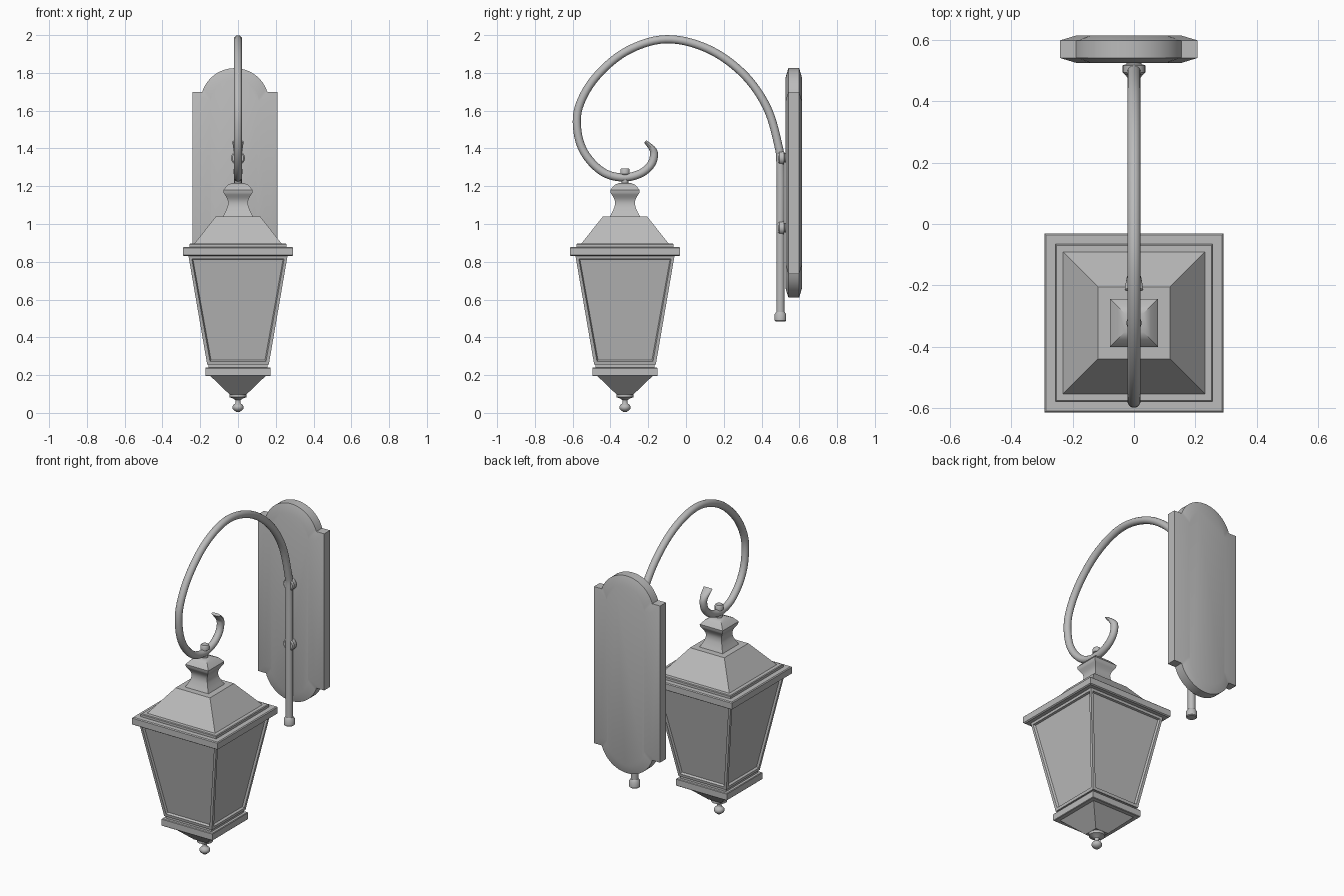
import bpy, bmesh, math
from mathutils import Vector

cube = bpy.data.objects.get("Cube")
if cube:
    bpy.data.objects.remove(cube)

grey = bpy.data.materials.new("plain grey")
grey.use_nodes = True
colour = (0.5, 0.5, 0.5, 1)
grey.diffuse_color = colour
grey.node_tree.nodes["Principled BSDF"].inputs["Base Color"].default_value = colour

LAMP_Y, POLE_Y, PLATE_X = -0.323, 0.5, -0.017


def finish(name, bm, angle=35):
    bmesh.ops.recalc_face_normals(bm, faces=bm.faces)
    mesh = bpy.data.meshes.new(name)
    bm.to_mesh(mesh)
    bm.free()
    mesh.materials.append(grey)
    ob = bpy.data.objects.new(name, mesh)
    bpy.context.collection.objects.link(ob)
    bpy.ops.object.select_all(action="DESELECT")
    ob.select_set(True)
    bpy.context.view_layer.objects.active = ob
    bpy.ops.object.shade_smooth_by_angle(angle=math.radians(angle))
    return ob


def bridge(rings):
    """Skin a list of closed point rings and cap both ends."""
    bm = bmesh.new()
    loops = [[bm.verts.new(p) for p in ring] for ring in rings]
    n = len(loops[0])
    for a, b in zip(loops, loops[1:]):
        for i in range(n):
            j = (i + 1) % n
            bm.faces.new((a[i], a[j], b[j], b[i]))
    bm.faces.new(loops[0])
    bm.faces.new(loops[-1])
    return bm


def tower(profile, sides, y):
    """Stack rings of (half width, z): square for four sides, else round."""
    grow = math.sqrt(2) if sides == 4 else 1
    turns = [math.tau * (i + 0.5) / sides for i in range(sides)]
    return bridge([[(r * grow * math.cos(t), y + r * grow * math.sin(t), z) for t in turns]
                   for r, z in profile])


def smooth_path(points, steps):
    """Catmull-Rom curve through the points."""
    pts = [Vector(p) for p in points]
    pts = [2 * pts[0] - pts[1]] + pts + [2 * pts[-1] - pts[-2]]
    out = []
    for a, b, c, d in zip(pts, pts[1:], pts[2:], pts[3:]):
        for s in range(steps):
            t = s / steps
            out.append(0.5 * (2 * b + (c - a) * t + (2 * a - 5 * b + 4 * c - d) * t ** 2
                              + (3 * b - a - 3 * c + d) * t ** 3))
    return out + [pts[-2]]


# Lantern body with four recessed glass panels
body = tower([(0.163, 0.255), (0.262, 0.83)], 4, LAMP_Y)
body.normal_update()
bmesh.ops.recalc_face_normals(body, faces=body.faces)
panes = [f for f in body.faces if abs(f.normal.z) < 0.5]
for width, depth in ((0.023, 0), (0.008, -0.012)):
    bmesh.ops.inset_individual(body, faces=panes, thickness=width, depth=depth)
finish("lantern_body", body, 25)

# Square parts of the lantern
square_parts = {
    "roof_rim": [(0.285, 0.83), (0.292, 0.835), (0.292, 0.873), (0.287, 0.878)],
    "roof_step": [(0.257, 0.875), (0.257, 0.892), (0.253, 0.896)],
    "roof": [(0.232, 0.895), (0.117, 1.04)],
    "base_collar": [(0.155, 0.235), (0.155, 0.26)],
    "base_band": [(0.17, 0.195), (0.173, 0.198), (0.173, 0.236), (0.17, 0.24)],
    "base_taper": [(0.045, 0.098), (0.147, 0.196)],
}
for name, profile in square_parts.items():
    finish(name, tower(profile, 4, LAMP_Y), 25)

# Waisted square chimney on the roof
waist = smooth_path([(0.079, 1.04), (0.064, 1.07), (0.054, 1.1), (0.056, 1.13), (0.076, 1.165)], 4)
chimney = [tuple(p) for p in waist] + [(0.078, 1.18), (0.055, 1.207), (0.03, 1.217)]
finish("chimney", tower(chimney, 4, LAMP_Y), 30)

# Round hanger and bottom finial
finish("hanger", tower([(0.018, 1.21), (0.018, 1.262), (0.025, 1.265), (0.025, 1.287),
                        (0.02, 1.295)], 20, LAMP_Y))
ball = [(0.03 * math.cos(a), 0.029 + 0.023 * math.sin(a))
        for a in (math.radians(d) for d in range(-75, 61, 15))]
finish("finial", tower([(0.012, 0.005)] + ball + [(0.012, 0.055), (0.014, 0.068), (0.03, 0.078),
                        (0.045, 0.083), (0.045, 0.1)], 24, LAMP_Y))

# Scrolled arm: a tube that flares into a flat tail
centre = smooth_path([
    (0.5, 0.5), (0.5, 0.95), (0.5, 1.3), (0.488, 1.42), (0.426, 1.622), (0.298, 1.8),
    (0.11, 1.93), (-0.108, 1.978), (-0.315, 1.915), (-0.478, 1.777), (-0.567, 1.62),
    (-0.573, 1.48), (-0.53, 1.365), (-0.44, 1.275), (-0.335, 1.246), (-0.24, 1.268),
    (-0.182, 1.32), (-0.172, 1.385), (-0.215, 1.437)], 7)
rings = []
last = len(centre) - 1
for i, p in enumerate(centre):
    along = (centre[min(i + 1, last)] - centre[max(i - 1, 0)]).normalized()
    flare = max(0, 1 - (last - i) / 8)
    wide, thick = 0.0215 + 0.009 * flare, 0.0215 - 0.013 * flare
    rings.append([(wide * math.cos(t), p.x - along.y * thick * math.sin(t),
                   p.y + along.x * thick * math.sin(t))
                  for t in (math.tau * k / 16 for k in range(16))])
finish("scroll_arm", bridge(rings))
finish("pole_cap", tower([(0.027, 0.485), (0.031, 0.489), (0.031, 0.522), (0.022, 0.535)],
                         20, POLE_Y))

# Round studs fixing the pole to the plate
for label, z in (("upper", 1.35), ("lower", 0.98)):
    turns = [math.tau * k / 20 for k in range(20)]
    finish(label + "_stud", bridge([[(r * math.cos(t), y, z + r * math.sin(t)) for t in turns]
                                    for r, y in ((0.03, 0.487), (0.037, 0.494), (0.037, 0.518),
                                                 (0.025, 0.522), (0.025, 0.535))]))


# Wall plate: a board with rounded ends, chamfered on both faces
def plate_outline(inset, y):
    middle, half, shoulder, radius = 1.2175, 0.225 - inset, 0.4825 - inset, 0.181 - inset
    rise = 0.4265
    start = math.asin((shoulder - rise) / radius)
    arc = [start + (math.pi - 2 * start) * k / 24 for k in range(25)]
    top = [(half, shoulder)] + [(radius * math.cos(a), rise + radius * math.sin(a))
                                for a in arc] + [(-half, shoulder)]
    return [(PLATE_X + s * x, y, middle + s * z) for s in (1, -1) for x, z in top]


finish("wall_plate", bridge([plate_outline(d, y) for d, y in
                             ((0.053, 0.526), (0, 0.542), (0, 0.599), (0.053, 0.615))]), 25)
